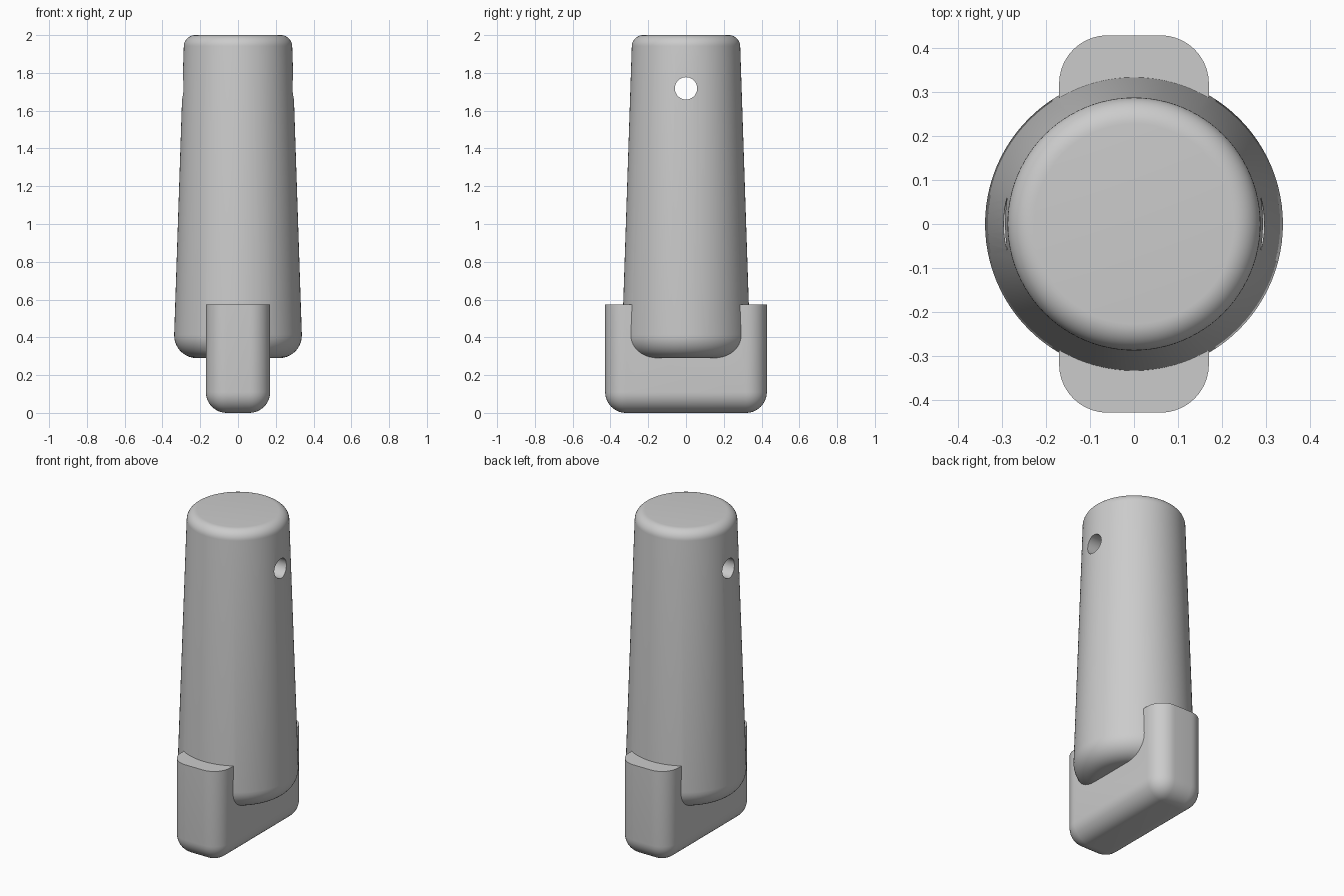
import bpy, bmesh
from math import pi, sin, cos, radians

if "Cube" in bpy.data.objects:
    bpy.data.objects.remove(bpy.data.objects["Cube"])

grey = bpy.data.materials.new("light grey")
grey.use_nodes = True
colour = (0.6, 0.6, 0.6, 1)
grey.diffuse_color = colour
grey.node_tree.nodes["Principled BSDF"].inputs["Base Color"].default_value = colour


def make_object(name, bm):
    bmesh.ops.recalc_face_normals(bm, faces=bm.faces)
    mesh = bpy.data.meshes.new(name)
    bm.to_mesh(mesh)
    bm.free()
    mesh.materials.append(grey)
    obj = bpy.data.objects.new(name, mesh)
    bpy.context.collection.objects.link(obj)
    return obj


def arc(r, z, radius, start, end, steps=10):
    angles = [radians(start + (end - start) * i / steps) for i in range(steps + 1)]
    return [(r + radius * cos(a), z + radius * sin(a)) for a in angles]


# Tapered round handle with filleted ends
profile = [(0, 0.29)] + arc(0.218, 0.41, 0.12, -90, 2)
profile += arc(0.227, 1.94, 0.06, 2, 90) + [(0, 2)]
bm = bmesh.new()
verts = [bm.verts.new((r, 0, z)) for r, z in profile]
edges = [bm.edges.new(pair) for pair in zip(verts, verts[1:])]
bmesh.ops.spin(bm, geom=verts + edges, axis=(0, 0, 1), cent=(0, 0, 0),
               angle=2 * pi, steps=96, use_duplicate=False)
bmesh.ops.remove_doubles(bm, verts=bm.verts, dist=0.0001)
handle = make_object("handle", bm)

# Rounded block hugging the bottom of the handle, flat on top
bm = bmesh.new()
bmesh.ops.create_cube(bm, size=1)
for v in bm.verts:
    v.co.x *= 0.34
    v.co.y *= 0.856
    v.co.z = 0.575 * (v.co.z + 0.5)
rounded = [e for e in bm.edges if any(v.co.z < 0.1 for v in e.verts)]
bmesh.ops.bevel(bm, geom=rounded, offset=0.11, segments=10, profile=0.5,
                affect='EDGES', clamp_overlap=True)
block = make_object("base_block", bm)

# Cord hole running side to side
bpy.ops.mesh.primitive_cylinder_add(vertices=48, radius=0.059, depth=1,
                                    location=(0, 0, 1.718), rotation=(0, pi / 2, 0))
cutter = bpy.context.object
cutter.name = "cord_hole_cutter"
cutter.data.materials.append(grey)


def boolean(target, tool, operation):
    bpy.context.view_layer.objects.active = target
    mod = target.modifiers.new(operation.title(), 'BOOLEAN')
    mod.operation = operation
    mod.solver = 'EXACT'
    mod.object = tool
    bpy.ops.object.modifier_apply(modifier=mod.name)
    bpy.data.objects.remove(tool)


boolean(handle, block, 'UNION')
boolean(handle, cutter, 'DIFFERENCE')

# Smooth shading with crisp joints
bpy.ops.object.select_all(action='DESELECT')
handle.select_set(True)
bpy.context.view_layer.objects.active = handle
bpy.ops.object.shade_smooth_by_angle(angle=radians(30))
